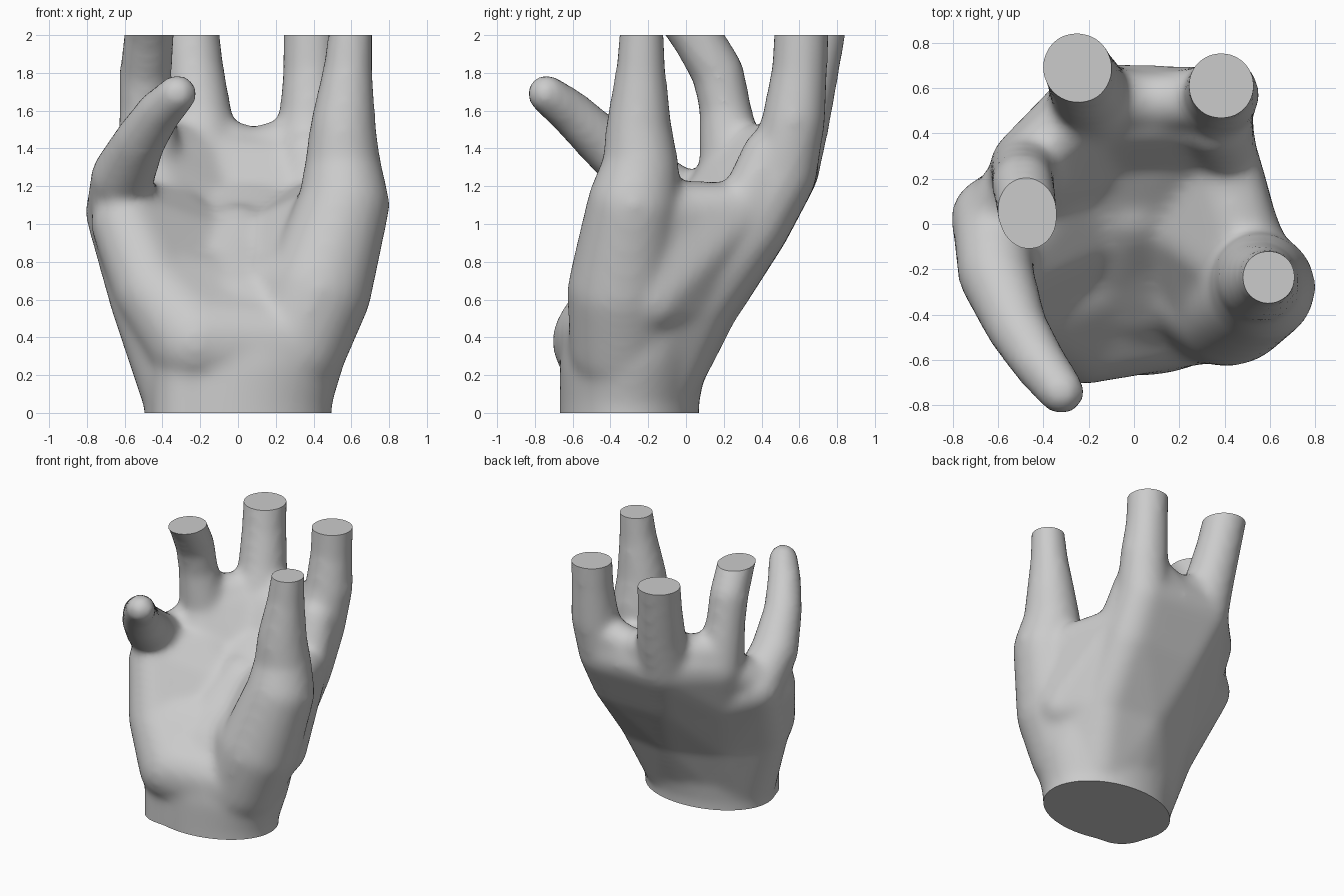
import bpy, bmesh, math
from mathutils import Vector, Matrix

cube = bpy.data.objects.get("Cube")
if cube:
    bpy.data.objects.remove(cube)

skin = bpy.data.materials.new("plain grey")
skin.use_nodes = True
grey = (0.6, 0.6, 0.6, 1)
skin.diffuse_color = grey
skin.node_tree.nodes["Principled BSDF"].inputs["Base Color"].default_value = grey

rough = bmesh.new()


def hull(points):
    """Add the convex hull of some points to the rough volume."""
    part = bmesh.new()
    for p in points:
        part.verts.new(p)
    bmesh.ops.convex_hull(part, input=part.verts)
    bmesh.ops.delete(part, geom=[v for v in part.verts if not v.link_faces], context="VERTS")
    bmesh.ops.recalc_face_normals(part, faces=part.faces)
    mesh = bpy.data.meshes.new("part")
    part.to_mesh(mesh)
    part.free()
    rough.from_mesh(mesh)
    bpy.data.meshes.remove(mesh)


def ball(x, y, z, r):
    b = bmesh.new()
    bmesh.ops.create_icosphere(b, subdivisions=3, radius=r + 0.01,
                               matrix=Matrix.Translation((x, y, z)))
    pts = [v.co.copy() for v in b.verts]
    b.free()
    return pts


def web(*balls):
    hull([p for b in balls for p in ball(*b)])


def limb(*balls):
    for a, b in zip(balls, balls[1:]):
        web(a, b)


def ring(x, y, z, rx, ry):
    turn = [math.tau * i / 32 for i in range(32)]
    return [Vector((x + rx * math.cos(t), y + ry * math.sin(t), z)) for t in turn]


# Wrist and core of the palm
core = [(0, -.3, -.2, .49, .37), (0, -.3, .05, .5, .37), (.02, -.28, .25, .54, .39),
        (.02, -.23, .45, .56, .42), (0, -.12, .7, .48, .34), (-.05, .08, .95, .38, .25),
        (0, .36, 1.2, .33, .16)]
for low, high in zip(core, core[1:]):
    hull(ring(*low) + ring(*high))
limb((-.25, -.43, -.3, .2), (-.25, -.43, .25, .2))

# Bones of the back of the hand, wrist to knuckle, with the skin between them
bones = [
    [(.2, -.15, .2, .22), (.29, .04, .6, .21), (.33, .35, 1, .19), (.345, .51, 1.27, .175)],
    [(0, -.15, .2, .22), (.02, .06, .6, .22), (-.1, .34, 1, .2), (-.18, .51, 1.3, .19)],
    [(-.2, -.2, .2, .22), (-.28, -.06, .6, .22), (-.4, .14, 1, .2), (-.46, .25, 1.27, .17)],
    [(-.25, -.3, .1, .25), (-.46, -.24, .6, .21), (-.63, .03, 1.06, .17)],
]
for one, other in zip(bones, bones[1:]):
    for i in range(min(len(one), len(other)) - 1):
        web(*one[i:i + 2], *other[i:i + 2])

# Fingers
index, middle, third, little = [b[-1] for b in bones]
limb(index, (.385, .57, 1.55, .16), (.385, .6, 1.8, .14), (.385, .62, 2.2, .135))
limb(middle, (-.2, .59, 1.55, .165), (-.23, .65, 1.8, .15), (-.27, .73, 2.2, .14))
limb(third, (-.49, .21, 1.6, .13), (-.49, .17, 1.8, .13), (-.47, .05, 2, .125),
     (-.45, -.1, 2.2, .12))
limb(little, (-.61, -.22, 1.25, .16), (-.52, -.45, 1.44, .128), (-.42, -.61, 1.59, .112),
     (-.32, -.74, 1.69, .095))

# Heel of the palm and thumb
heel = [(-.22, -.44, .38, .26), (-.45, -.34, .65, .2), (-.59, -.18, 1, .18)]
thumb = [(.3, -.34, .35, .27), (.42, -.34, .65, .28), (.56, -.28, 1.1, .235)]
limb(*heel)
limb(*thumb, (.555, -.24, 1.3, .195), (.555, -.25, 1.5, .168), (.58, -.24, 1.8, .125),
     (.61, -.23, 2.2, .095))

# Slopes from the mounds into the hollow of the palm
web(heel[0], thumb[0], (-.05, -.32, .5, .22))
web(heel[0], heel[1], (-.1, -.2, .62, .22))
web(heel[1], heel[2], (-.15, .02, .85, .18), (-.35, .12, 1.05, .16))
web(thumb[0], thumb[1], (.1, -.18, .6, .22))
web((-.1, -.2, .62, .22), (.1, -.18, .6, .22), (0, .07, .9, .2))
web(thumb[1], (.54, -.24, 1.05, .18), (.12, .06, .88, .16), (.36, .28, 1.06, .15))

# Side of the hand between thumb and first finger
web(*thumb[:2], *bones[0][:2])
web((.5, -.18, .6, .17), (.33, .03, .6, .17), (.53, -.15, 1.08, .13), (.41, .3, 1.08, .13))
web((.41, .3, 1.08, .13), (.37, .44, 1.36, .14), (.33, .35, 1, .15))

# Webs between neighbouring fingers
limb((-.2, .56, 1.46, .13), (.08, .54, 1.38, .12), (.38, .56, 1.46, .13))
web((-.18, .54, 1.35, .13), (.37, .55, 1.35, .13), (.33, .36, 1, .15), (-.1, .34, 1, .15))
web((-.18, .53, 1.4, .13), (-.45, .28, 1.38, .13), (-.1, .34, 1, .15), (-.4, .14, 1, .15))
web((-.46, .25, 1.25, .14), (-.63, .02, 1.1, .14), (-.4, .12, .95, .15))

# Fuse everything into one soft skin
mesh = bpy.data.meshes.new("hand_rough")
rough.to_mesh(mesh)
rough.free()
hand = bpy.data.objects.new("hand", mesh)
bpy.context.collection.objects.link(hand)
fuse = hand.modifiers.new("fuse", "REMESH")
fuse.mode = "VOXEL"
fuse.voxel_size = 0.025
soften = hand.modifiers.new("soften", "SMOOTH")
soften.factor = 0.5
soften.iterations = 18
evaluated = hand.evaluated_get(bpy.context.evaluated_depsgraph_get())
final = bpy.data.meshes.new_from_object(evaluated)
hand.modifiers.clear()
hand.data = final
bpy.data.meshes.remove(mesh)

# Cut the wrist and fingertips off flat
bm = bmesh.new()
bm.from_mesh(final)
for height, side in ((0, -1), (2, 1)):
    cut = bmesh.ops.bisect_plane(bm, geom=bm.verts[:] + bm.edges[:] + bm.faces[:],
                                 plane_co=(0, 0, height), plane_no=(0, 0, side),
                                 clear_outer=True)
    rim = [e for e in cut["geom_cut"] if isinstance(e, bmesh.types.BMEdge)]
    bmesh.ops.holes_fill(bm, edges=rim, sides=0)
bmesh.ops.recalc_face_normals(bm, faces=bm.faces)
bm.to_mesh(final)
bm.free()
final.name = "hand"
final.materials.clear()
final.materials.append(skin)

bpy.context.view_layer.objects.active = hand
hand.select_set(True)
bpy.ops.object.shade_smooth_by_angle(angle=math.radians(40))
